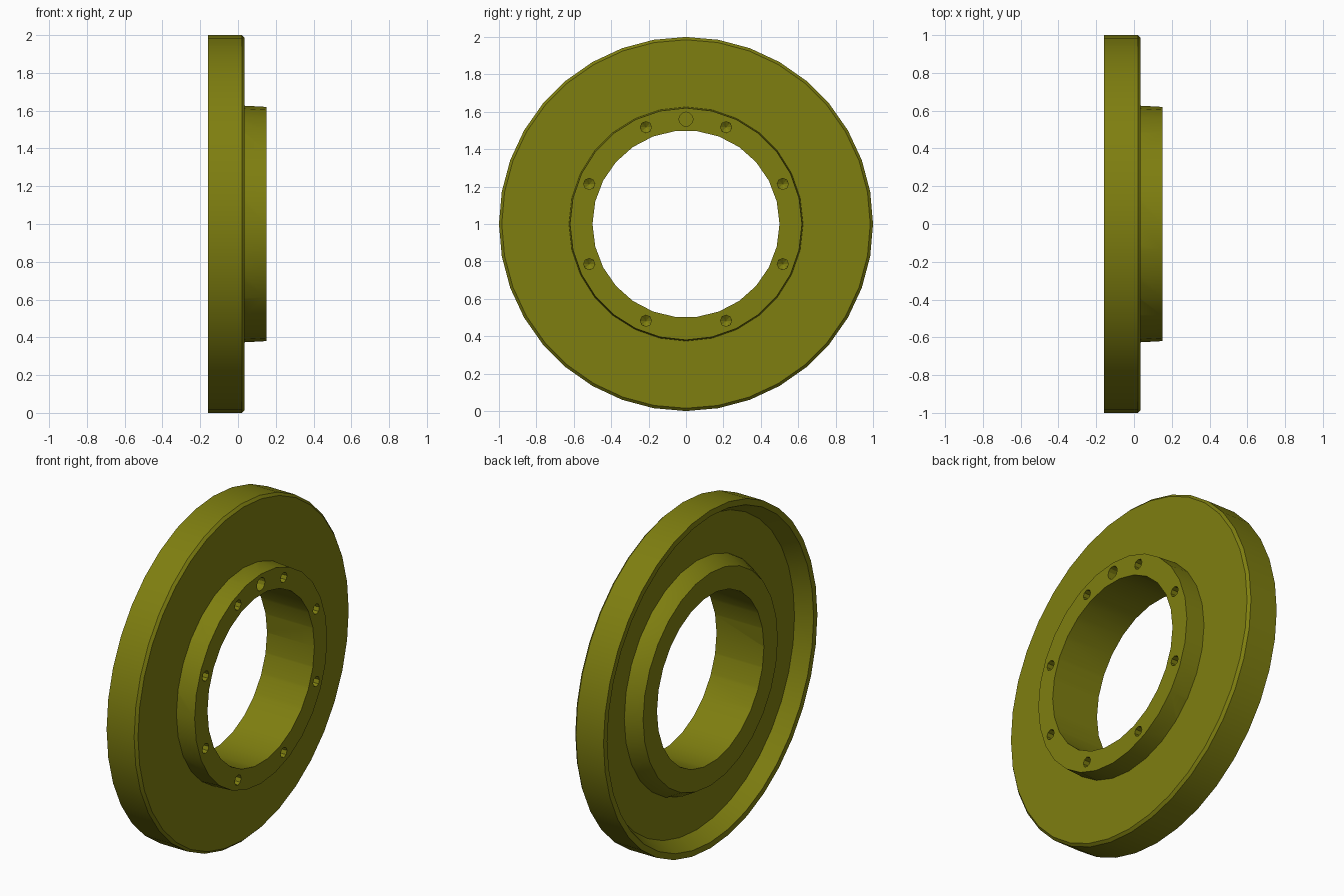
import bpy, bmesh, math
from mathutils import Matrix

if "Cube" in bpy.data.objects:
    bpy.data.objects.remove(bpy.data.objects["Cube"])

CZ = 1.0  # height of the ring axis, which runs along x


def make_object(name, bm):
    bmesh.ops.recalc_face_normals(bm, faces=bm.faces)
    mesh = bpy.data.meshes.new(name)
    bm.to_mesh(mesh)
    bm.free()
    obj = bpy.data.objects.new(name, mesh)
    bpy.context.collection.objects.link(obj)
    return obj


def lathe(name, profile, sides):
    """Revolve a closed (x, radius) profile around the x axis."""
    bm = bmesh.new()
    rings = []
    for i in range(sides):
        a = 2 * math.pi * i / sides
        rings.append([bm.verts.new((x, r * math.sin(a), CZ + r * math.cos(a)))
                      for x, r in profile])
    n = len(profile)
    for i in range(sides):
        p, q = rings[i], rings[(i + 1) % sides]
        for j in range(n):
            k = (j + 1) % n
            bm.faces.new((p[j], p[k], q[k], q[j]))
    return make_object(name, bm)


def rod(name, x0, x1, r0, r1, sides, y=0.0, z=CZ):
    """Cylinder or cone along x, from x0 (radius r0) to x1 (radius r1)."""
    bm = bmesh.new()
    bmesh.ops.create_cone(
        bm, cap_ends=True, segments=sides, radius1=r0, radius2=r1, depth=x1 - x0,
        matrix=Matrix.Translation(((x0 + x1) / 2, y, z)) @ Matrix.Rotation(math.pi / 2, 4, 'Y'))
    bmesh.ops.remove_doubles(bm, verts=bm.verts, dist=1e-5)
    return make_object(name, bm)


def combine(target, other, operation):
    mod = target.modifiers.new(operation.lower(), 'BOOLEAN')
    mod.operation = operation
    mod.solver = 'EXACT'
    mod.object = other
    bpy.context.view_layer.objects.active = target
    bpy.ops.object.modifier_apply(modifier=mod.name)
    bpy.data.objects.remove(other, do_unlink=True)


# Outer disc: chamfered front edge, recessed back with a sloping rim wall
ring = lathe("flange_ring", [
    (0.035, 0.56), (0.035, 0.985), (0.02, 1.0), (-0.16, 1.0),
    (-0.16, 0.965), (-0.07, 0.915), (-0.07, 0.56)], 36)

# Hub: tapered boss on the front, flared collar at the back
hub = lathe("hub", [
    (0.15, 0.3), (0.15, 0.62), (0.0, 0.628), (-0.05, 0.628),
    (-0.06, 0.68), (-0.08, 0.675), (-0.16, 0.63), (-0.16, 0.3)], 28)
combine(ring, hub, 'UNION')

# Central bore
combine(ring, rod("bore_cutter", -0.4, 0.4, 0.5, 0.5, 26), 'DIFFERENCE')

# Eight blind bolt holes with drill-point bottoms
for i in range(8):
    a = math.radians(22.5 + 45 * i)
    y, z = 0.56 * math.sin(a), CZ + 0.56 * math.cos(a)
    combine(ring, rod("bolt_hole_cutter", 0.05, 0.2, 0.03, 0.03, 8, y, z), 'DIFFERENCE')
    combine(ring, rod("drill_tip_cutter", 0.03, 0.0501, 0.0, 0.03, 8, y, z), 'DIFFERENCE')

# Larger flat-bottomed locating hole at the top
combine(ring, rod("locating_hole_cutter", 0.05, 0.2, 0.038, 0.038, 12, 0, CZ + 0.56), 'DIFFERENCE')

# Olive finish and smooth round walls
mat = bpy.data.materials.new("olive")
mat.diffuse_color = (0.21, 0.21, 0.005, 1)
mat.use_nodes = True
mat.node_tree.nodes["Principled BSDF"].inputs["Base Color"].default_value = mat.diffuse_color
ring.data.materials.clear()
ring.data.materials.append(mat)
for poly in ring.data.polygons:
    poly.material_index = 0
bpy.ops.object.select_all(action='DESELECT')
ring.select_set(True)
bpy.context.view_layer.objects.active = ring
bpy.ops.object.shade_smooth_by_angle(angle=math.radians(25))
